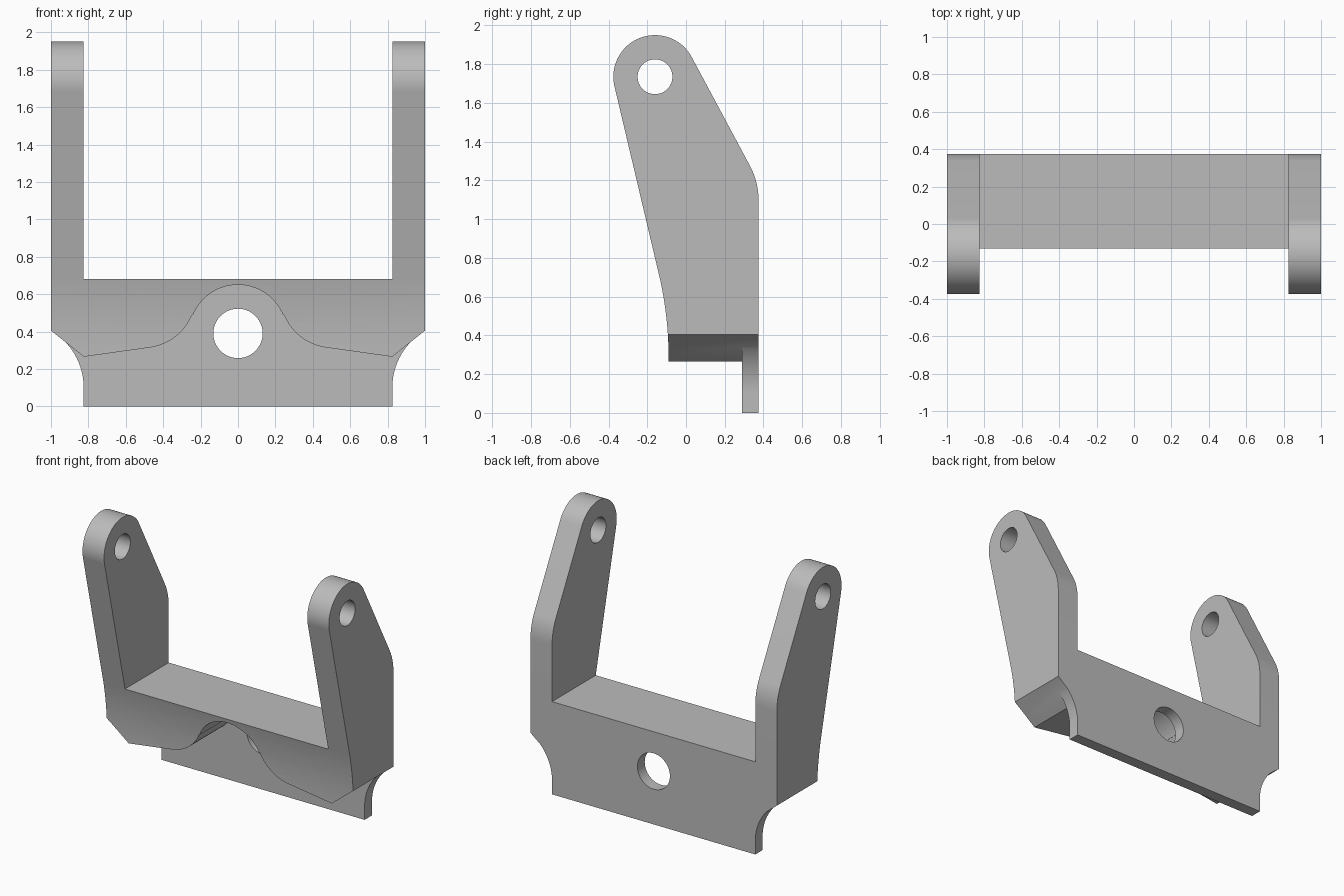
import bpy, bmesh
from math import sin, cos, radians
from mathutils import Vector

cube = bpy.data.objects.get("Cube")
if cube:
    bpy.data.objects.remove(cube, do_unlink=True)

metal = bpy.data.materials.new("plain grey")
metal.use_nodes = True
grey = (0.5, 0.5, 0.5, 1)
metal.diffuse_color = grey
metal.node_tree.nodes["Principled BSDF"].inputs["Base Color"].default_value = grey


def arc(cx, cz, r, start, end, n=24):
    angles = [radians(start + (end - start) * i / n) for i in range(n + 1)]
    return [(cx + r * cos(a), cz + r * sin(a)) for a in angles]


def bend(a, b, c, n=10):
    """Rounded corner from a to c, pulled towards b."""
    a, b, c = Vector(a), Vector(b), Vector(c)
    steps = [i / n for i in range(n + 1)]
    return [tuple(a * (1 - t) ** 2 + b * 2 * t * (1 - t) + c * t * t) for t in steps]


def mirrored(left_half):
    """Close a left-hand outline with its reflection in x."""
    return left_half + [(-x, z) for x, z in reversed(left_half) if abs(x) > 1e-5]


def extrude(name, outline, axis, low, high):
    """Extrude an outline (u, z) along x or y."""
    bm = bmesh.new()
    place = (lambda u, z: (low, u, z)) if axis == "x" else (lambda u, z: (u, low, z))
    face = bm.faces.new([bm.verts.new(place(u, z)) for u, z in outline])
    result = bmesh.ops.extrude_face_region(bm, geom=[face])
    depth = high - low
    shift = (depth, 0, 0) if axis == "x" else (0, depth, 0)
    moved = [v for v in result["geom"] if isinstance(v, bmesh.types.BMVert)]
    bmesh.ops.translate(bm, verts=moved, vec=shift)
    bmesh.ops.recalc_face_normals(bm, faces=bm.faces)
    mesh = bpy.data.meshes.new(name)
    bm.to_mesh(mesh)
    bm.free()
    mesh.materials.append(metal)
    obj = bpy.data.objects.new(name, mesh)
    bpy.context.collection.objects.link(obj)
    return obj


def combine(target, tool, operation):
    """Apply a boolean and discard the tool."""
    mod = target.modifiers.new(operation, "BOOLEAN")
    mod.operation, mod.solver, mod.object = operation, "EXACT", tool
    bpy.ops.object.select_all(action="DESELECT")
    bpy.context.view_layer.objects.active = target
    target.select_set(True)
    bpy.ops.object.modifier_apply(modifier=mod.name)
    bpy.data.objects.remove(tool, do_unlink=True)


BACK, FLOOR, INNER = 0.375, 0.68, 0.825

# Side profile shared by the arms and the cross beam
side = bend((-0.134, 0.69), (-0.09, 0.49), (-0.09, 0.29))
side += [(-0.09, 0.15), (BACK, 0.15)]
side += bend((BACK, 1.09), (BACK, 1.19), (0.333, 1.27))
side += arc(-0.16, 1.735, 0.215, 27, 193, 40)
bracket = extrude("bracket", side, "x", -1, 1)

# Front outline: two arms, beam and the arched underside
underside = [(-1, 0.405), (-INNER, 0.265)]
underside += arc(-0.51, 0.597, 0.285, -81, -22)
underside += arc(0, 0.39, 0.26, 158, 90)
arms_top = [(1.1, 2.1), (INNER, 2.1), (INNER, FLOOR), (-INNER, FLOOR), (-INNER, 2.1), (-1.1, 2.1)]
front = mirrored(underside)
front = [(-1.1, 0.485)] + front + [(1.1, 0.485)] + arms_top
combine(bracket, extrude("front_cutter", front, "y", -1, 1), "INTERSECT")

# Back plate with scooped corners
corner = [(-1, 0.66)] + arc(-1.178, 0.1, 0.353, 59.7, 0, 16) + [(-INNER, 0)]
combine(bracket, extrude("back_plate", mirrored(corner), "y", 0.29, BACK), "UNION")

# Centre hole and pivot holes
centre_hole = arc(0, 0.39, 0.132, 0, 360, 48)[:-1]
combine(bracket, extrude("centre_hole", centre_hole, "y", -1, 1), "DIFFERENCE")
pivot_hole = arc(-0.16, 1.735, 0.09, 0, 360, 40)[:-1]
combine(bracket, extrude("pivot_hole", pivot_hole, "x", -2, 2), "DIFFERENCE")

bpy.ops.object.shade_smooth_by_angle(angle=radians(25))
